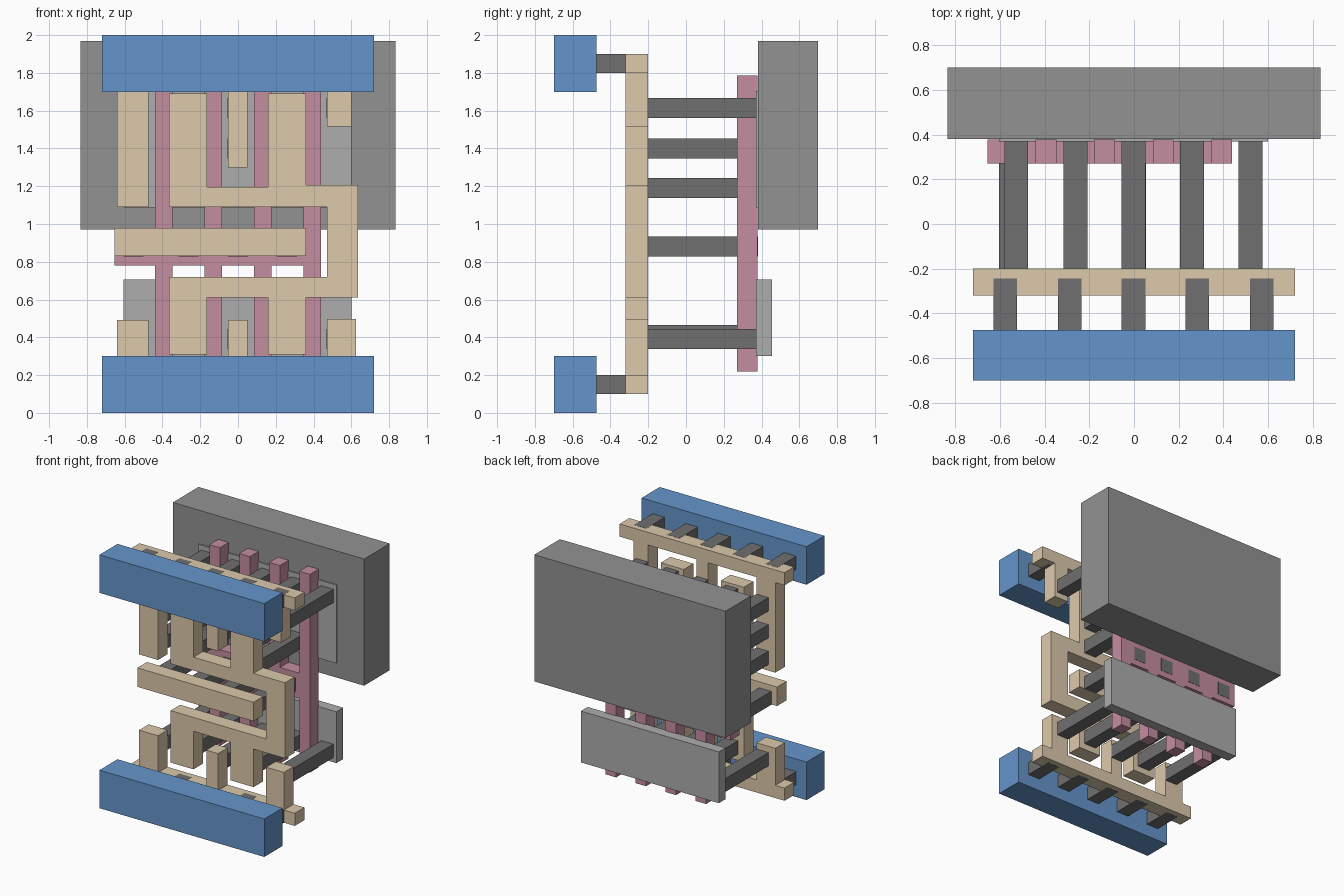
import bpy, bmesh

if "Cube" in bpy.data.objects:
    bpy.data.objects.remove(bpy.data.objects["Cube"])


def material(name, rgb):
    m = bpy.data.materials.new(name)
    m.diffuse_color = (*rgb, 1)
    m.use_nodes = True
    m.node_tree.nodes["Principled BSDF"].inputs["Base Color"].default_value = m.diffuse_color
    return m


BLUE = material("blue", (0.13, 0.30, 0.60))
SAND = material("sand", (0.72, 0.59, 0.41))
PINK = material("pink", (0.56, 0.27, 0.35))
DARK = material("dark_grey", (0.16, 0.16, 0.16))
MID = material("mid_grey", (0.29, 0.29, 0.29))
LIGHT = material("light_grey", (0.42, 0.42, 0.42))


def plate(name, outline, y0, y1, mat):
    """Extrude a front-view (x, z) outline from y0 to y1."""
    bm = bmesh.new()
    face = bm.faces.new([bm.verts.new((x, y0, z)) for x, z in outline])
    ext = bmesh.ops.extrude_face_region(bm, geom=[face])
    moved = [v for v in ext["geom"] if isinstance(v, bmesh.types.BMVert)]
    bmesh.ops.translate(bm, verts=moved, vec=(0, y1 - y0, 0))
    bmesh.ops.recalc_face_normals(bm, faces=bm.faces)
    me = bpy.data.meshes.new(name)
    bm.to_mesh(me)
    bm.free()
    me.materials.append(mat)
    ob = bpy.data.objects.new(name, me)
    bpy.context.collection.objects.link(ob)
    return ob


def box(name, x0, x1, y0, y1, z0, z1, mat):
    return plate(name, [(x0, z0), (x1, z0), (x1, z1), (x0, z1)], y0, y1, mat)


def comb(x0, x1, base, edge, teeth):
    """Outline of a bar (base..edge in z) with teeth (x0, x1, tip) on its edge."""
    pts = [(x1, base), (x0, base), (x0, edge)]
    for a, b, tip in teeth:
        pts += [(a, edge), (a, tip), (b, tip), (b, edge)]
    return pts + [(x1, edge)]


# Power rails
box("lower_rail", -0.72, 0.72, -0.70, -0.475, 0, 0.30, BLUE)
box("upper_rail", -0.72, 0.72, -0.70, -0.475, 1.70, 2.0, BLUE)

# Well block and the two diffusion plates
box("well_block", -0.835, 0.835, 0.38, 0.70, 0.97, 1.97, MID)
box("upper_diffusion", -0.605, 0.60, 0.37, 0.455, 1.087, 1.705, LIGHT)
box("lower_diffusion", -0.605, 0.60, 0.37, 0.455, 0.30, 0.705, LIGHT)

# Gate fingers joined by a crossbar
gates = [(-0.44 + 0.262 * i, -0.347 + 0.262 * i) for i in range(4)]
low, high = [], []
for a, b in gates:
    low += [(a, 0.78), (a, 0.22), (b, 0.22), (b, 0.78)]
    high += [(a, 0.98), (a, 1.785), (b, 1.785), (b, 0.98)]
outline = [(-0.655, 0.98), (-0.655, 0.78)] + low[:-1] + high[:-1][::-1][0:]
plate("gate_fingers", outline, 0.27, 0.378, PINK)

# Local metal: two combs, the input bar and the output track
Y0, Y1 = -0.32, -0.20
plate("upper_comb", comb(-0.72, 0.72, 1.90, 1.80,
      [(-0.64, -0.475, 1.09), (-0.053, 0.05, 1.30), (0.47, 0.60, 1.515)]), Y0, Y1, SAND)
plate("lower_comb", comb(-0.72, 0.72, 0.10, 0.20,
      [(-0.64, -0.475, 0.492), (-0.053, 0.05, 0.492), (0.47, 0.625, 0.497)]), Y0, Y1, SAND)
box("input_bar", -0.655, 0.36, Y0, Y1, 0.83, 0.98, SAND)
plate("output_track", [
    (-0.365, 1.09), (-0.365, 1.69), (-0.165, 1.69), (-0.165, 1.195), (0.16, 1.195),
    (0.16, 1.69), (0.36, 1.69), (0.36, 1.207), (0.635, 1.207), (0.635, 0.61),
    (0.36, 0.61), (0.36, 0.31), (0.16, 0.31), (0.16, 0.61), (-0.165, 0.61),
    (-0.165, 0.31), (-0.365, 0.31), (-0.365, 0.72), (0.47, 0.72), (0.47, 1.09)],
    Y0, Y1, SAND)


# Contact posts
def post(name, x, z, y0, y1, h=0.053):
    box(name, x - 0.053, x + 0.053, y0, y1, z - h, z + h, DARK)


for x in (-0.577, -0.288, -0.002, 0.283, 0.572):
    for z in (0.15, 1.85):
        post("rail_post", x, z, -0.475, -0.245, 0.051)

columns = {-0.527: (1.19, 1.40, 1.613, 0.39), -0.262: (1.19, 1.40, 1.613, 0.412),
           -0.002: (1.40, 1.613, 0.39), 0.26: (1.19, 1.40, 1.613, 0.412),
           0.522: (1.613, 0.39)}
for x, rows in columns.items():
    for z in rows:
        post("diffusion_post", x, z, -0.20, 0.375)

for x in (-0.552, -0.262, 0.0, 0.26):
    post("gate_post", x, 0.88, -0.20, 0.38)
